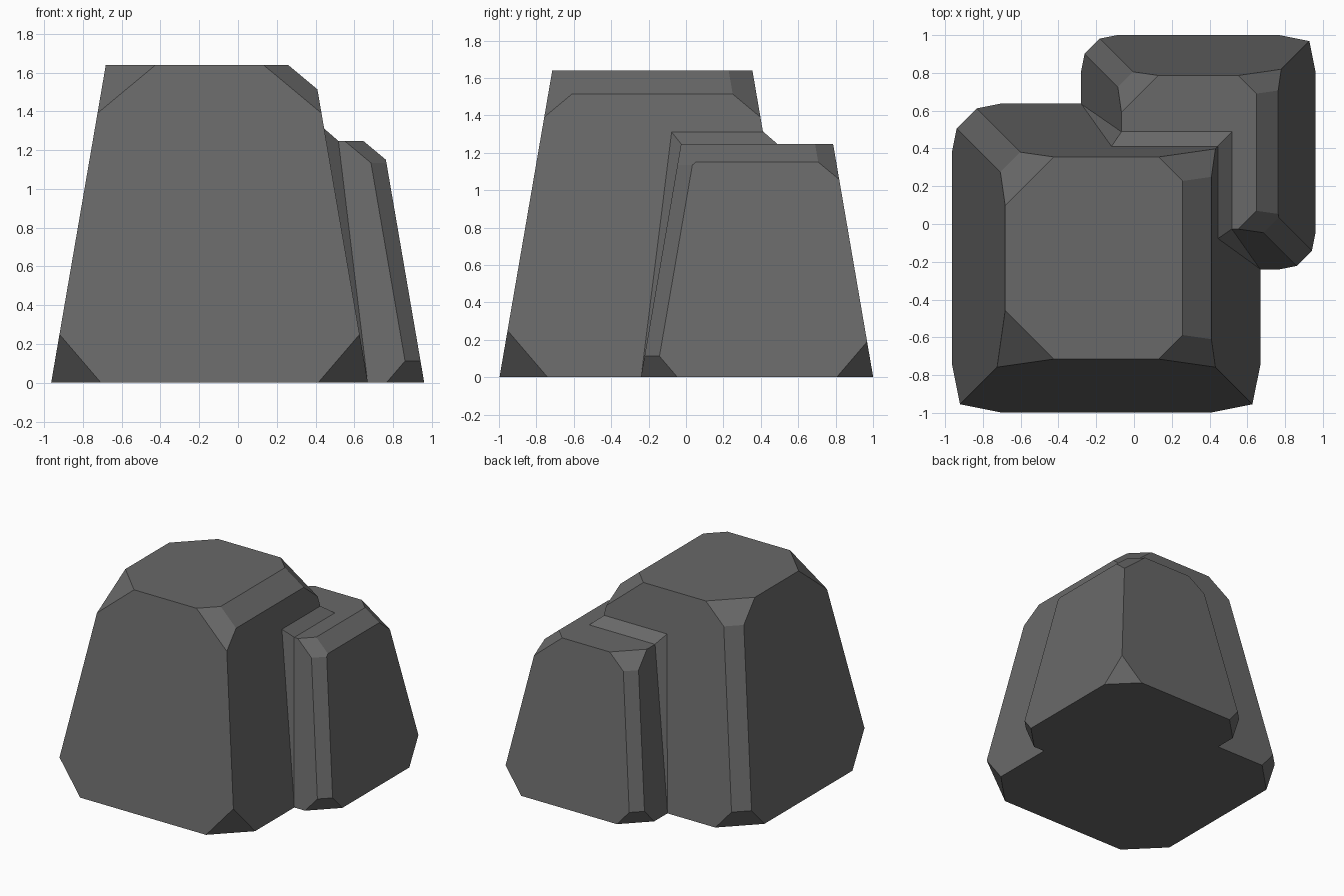
import bpy
import bmesh
from mathutils import Vector

cube = bpy.data.objects.get("Cube")
if cube:
    bpy.data.objects.remove(cube, do_unlink=True)

stone = bpy.data.materials.new("dark grey stone")
stone.use_nodes = True
grey = (0.14, 0.14, 0.14, 1)
stone.diffuse_color = grey
stone.node_tree.nodes["Principled BSDF"].inputs["Base Color"].default_value = grey


def add_object(name, bm):
    bmesh.ops.recalc_face_normals(bm, faces=bm.faces)
    mesh = bpy.data.meshes.new(name)
    bm.to_mesh(mesh)
    bm.free()
    mesh.materials.append(stone)
    obj = bpy.data.objects.new(name, mesh)
    bpy.context.collection.objects.link(obj)
    return obj


def slice_off(bm, a, b, c, inside):
    """Cut away the side of plane abc that does not hold the inside point."""
    normal = (b - a).cross(c - a).normalized()
    if normal.dot(inside - a) > 0:
        normal.negate()
    cut = bmesh.ops.bisect_plane(
        bm, geom=bm.verts[:] + bm.edges[:] + bm.faces[:],
        plane_co=a, plane_no=normal, clear_outer=True)["geom_cut"]
    rim = [e for e in cut if isinstance(e, bmesh.types.BMEdge)]
    bmesh.ops.edgenet_fill(bm, edges=rim)


def rock(name, x, y, scale, worn_edges):
    """Tapered block with cut corners, a worn left top edge and worn upright edges."""
    base, top, height = 0.817 * scale, 0.535 * scale, 1.64 * scale
    corner_cut, edge_cut, upright_cut = 0.257 * scale, 0.13 * scale, 0.105 * scale

    def corner(sx, sy, sz):
        half = top if sz > 0 else base
        return Vector((x + sx * half, y + sy * half, height if sz > 0 else 0))

    bm = bmesh.new()
    signs = (-1, 1)
    corners = [(sx, sy, sz) for sx in signs for sy in signs for sz in signs]
    for c in corners:
        bm.verts.new(corner(*c))
    bmesh.ops.convex_hull(bm, input=bm.verts[:])
    bmesh.ops.dissolve_limit(bm, angle_limit=0.01, verts=bm.verts[:], edges=bm.edges[:])
    middle = Vector((x, y, height / 2))

    # Corner cuts
    for sx, sy, sz in corners:
        p = corner(sx, sy, sz)
        ends = [corner(-sx, sy, sz), corner(sx, -sy, sz), corner(sx, sy, -sz)]
        slice_off(bm, *[p + (q - p).normalized() * corner_cut for q in ends], middle)

    # Worn left top edge
    a, b = corner(1, -1, 1), corner(1, 1, 1)
    down = (corner(1, 1, -1) - b).normalized() * edge_cut
    inward = Vector((-edge_cut, 0, 0))
    slice_off(bm, a + inward, b + inward, b + down, middle)

    # Worn upright edges
    for sx, sy in worn_edges:
        low, high = corner(sx, sy, -1), corner(sx, sy, 1)
        dx, dy = Vector((-sx * upright_cut, 0, 0)), Vector((0, -sy * upright_cut, 0))
        slice_off(bm, low + dx, low + dy, high + dx, middle)
    return add_object(name, bm)


rock("large_rock", -0.147, -0.18, 1.0, [(-1, 1)])
rock("small_rock", 0.34, 0.38, 0.76, [(-1, 1), (1, -1)])

# Sloping wedge of stone joining the two rocks
bm = bmesh.new()
for co in [(-0.12, 0.41, 1.315), (0.44, 0.41, 1.315), (0.44, -0.08, 1.315),
           (-0.065, 0.49, 1.246), (0.52, 0.49, 1.246), (0.52, -0.025, 1.246),
           (0.67, -0.24, 0), (-0.28, 0.637, 0)]:
    bm.verts.new(co)
bmesh.ops.convex_hull(bm, input=bm.verts[:])
bmesh.ops.dissolve_limit(bm, angle_limit=0.02, verts=bm.verts[:], edges=bm.edges[:])
add_object("joining_wedge", bm)
